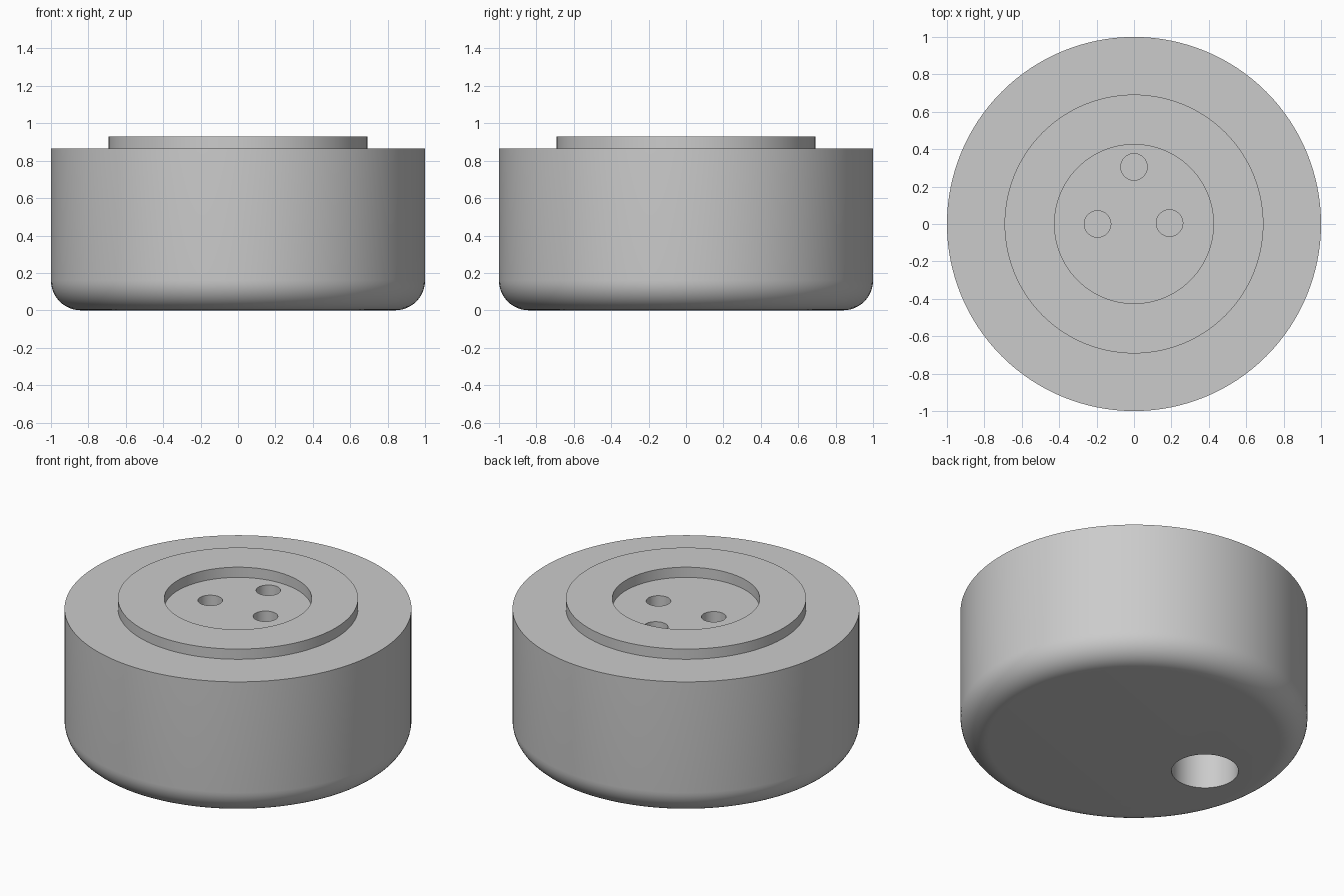
import bpy, bmesh, math

if "Cube" in bpy.data.objects:
    bpy.data.objects.remove(bpy.data.objects["Cube"])

SEG = 128
TOP = 0.865      # flat top of the body
RIM = 0.93       # top of the raised ring
FILLET = 0.16    # rounded lower edge

grey = bpy.data.materials.new("grey")
grey.diffuse_color = (0.6, 0.6, 0.6, 1)
grey.use_nodes = True
grey.node_tree.nodes["Principled BSDF"].inputs["Base Color"].default_value = grey.diffuse_color


def add_object(name, bm):
    mesh = bpy.data.meshes.new(name)
    bmesh.ops.recalc_face_normals(bm, faces=bm.faces)
    bm.to_mesh(mesh)
    bm.free()
    mesh.materials.append(grey)
    obj = bpy.data.objects.new(name, mesh)
    bpy.context.collection.objects.link(obj)
    return obj


def lathe(name, profile, closed=False):
    """Revolve (radius, height) points about z."""
    bm = bmesh.new()
    verts = [bm.verts.new((r, 0, z)) for r, z in profile]
    pairs = list(zip(verts, verts[1:]))
    if closed:
        pairs.append((verts[-1], verts[0]))
    edges = [bm.edges.new(p) for p in pairs]
    bmesh.ops.spin(bm, geom=verts + edges, cent=(0, 0, 0), axis=(0, 0, 1),
                   angle=2 * math.pi, steps=SEG, use_duplicate=False)
    bmesh.ops.remove_doubles(bm, verts=bm.verts, dist=1e-5)
    # cap the open ends with single flat faces
    bmesh.ops.holes_fill(bm, edges=[e for e in bm.edges if e.is_boundary], sides=0)
    return add_object(name, bm)


def smooth(obj):
    bpy.ops.object.select_all(action='DESELECT')
    obj.select_set(True)
    bpy.context.view_layer.objects.active = obj
    bpy.ops.object.shade_smooth_by_angle(angle=math.radians(30))


def drill(target, name, x, y, radius, z0, z1):
    """Cut a round vertical hole between two heights."""
    bm = bmesh.new()
    bmesh.ops.create_cone(bm, cap_ends=True, segments=48, radius1=radius,
                          radius2=radius, depth=z1 - z0)
    bmesh.ops.translate(bm, verts=bm.verts, vec=(x, y, (z0 + z1) / 2))
    cutter = add_object(name, bm)
    mod = target.modifiers.new(name, 'BOOLEAN')
    mod.operation = 'DIFFERENCE'
    mod.solver = 'EXACT'
    mod.object = cutter
    bpy.context.view_layer.objects.active = target
    bpy.ops.object.modifier_apply(modifier=mod.name)
    bpy.data.objects.remove(cutter)


# body: straight drum with a rounded lower edge
arc = [(1 - FILLET + FILLET * math.sin(a), FILLET - FILLET * math.cos(a))
       for a in (math.radians(7.5 * i) for i in range(13))]
body = lathe("body", arc + [(1, TOP)])

# three small holes in the top
for i, (x, y) in enumerate([(-0.195, 0), (0.19, 0.005), (0, 0.305)]):
    drill(body, f"top_hole_{i}", x, y, 0.071, TOP - 0.25, TOP + 0.1)

# larger hole in the underside
drill(body, "bottom_hole", -0.534, 0, 0.193, -0.1, 0.4)
smooth(body)

# raised ring around the holes
ring = lathe("raised_ring", [(0.425, TOP), (0.692, TOP), (0.692, RIM), (0.425, RIM)],
             closed=True)
smooth(ring)
